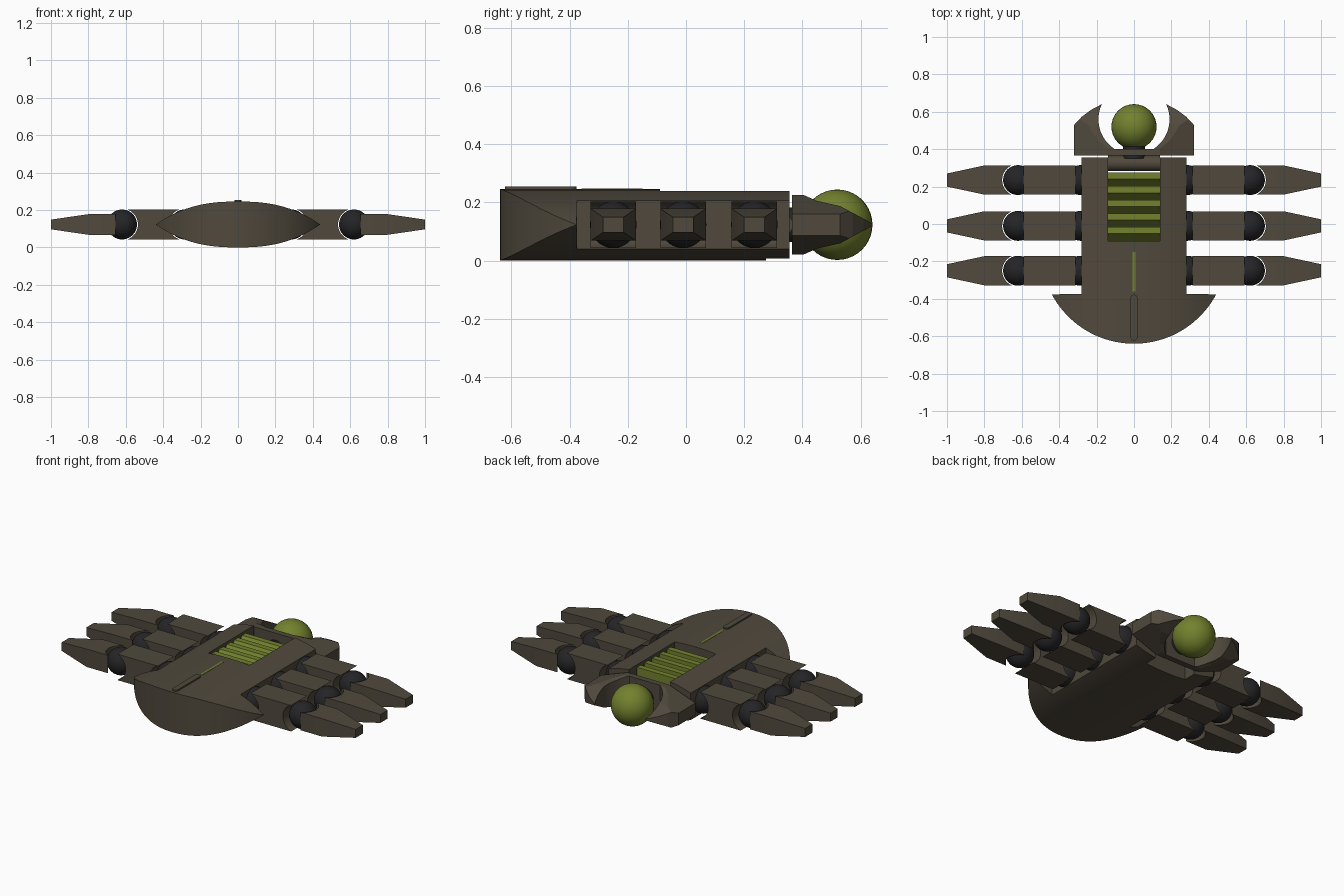
import bpy, bmesh
from math import sin, cos, pi, radians
from mathutils import Vector

if "Cube" in bpy.data.objects:
    bpy.data.objects.remove(bpy.data.objects["Cube"])

ZC = 0.123  # mid height


def mat(name, c):
    m = bpy.data.materials.new(name)
    m.diffuse_color = (*c, 1)
    m.use_nodes = True
    m.node_tree.nodes["Principled BSDF"].inputs["Base Color"].default_value = m.diffuse_color
    return m


BROWN = mat("brown_armour", (0.08, 0.066, 0.046))
GREEN = mat("green_panel", (0.17, 0.22, 0.027))
BLACK = mat("black_joint", (0.018, 0.018, 0.02))


def finish(bm, name, m, smooth=False):
    bmesh.ops.recalc_face_normals(bm, faces=bm.faces)
    me = bpy.data.meshes.new(name)
    bm.to_mesh(me)
    bm.free()
    ob = bpy.data.objects.new(name, me)
    bpy.context.collection.objects.link(ob)
    me.materials.append(m)
    for p in me.polygons:
        p.use_smooth = smooth
    return ob


def prism(name, pts, axis, a, b, m=BROWN):
    """Extrude a 2D profile along an axis from a to b."""
    place = {'x': lambda u, v, t: (t, u, v),
             'y': lambda u, v, t: (u, t, v),
             'z': lambda u, v, t: (u, v, t)}[axis]
    bm = bmesh.new()
    lo = [bm.verts.new(place(u, v, a)) for u, v in pts]
    hi = [bm.verts.new(place(u, v, b)) for u, v in pts]
    bm.faces.new(lo)
    bm.faces.new(hi)
    n = len(pts)
    for i in range(n):
        j = (i + 1) % n
        bm.faces.new((lo[i], lo[j], hi[j], hi[i]))
    return finish(bm, name, m)


def box(name, x, y, z, m=BROWN):
    return prism(name, [(x[0], y[0]), (x[1], y[0]), (x[1], y[1]), (x[0], y[1])], 'z', *z, m)


def ball(name, c, r, m):
    bm = bmesh.new()
    bmesh.ops.create_uvsphere(bm, u_segments=32, v_segments=20, radius=r)
    bmesh.ops.translate(bm, verts=bm.verts, vec=Vector(c))
    return finish(bm, name, m, True)


def arc(cx, cy, r, a0, a1, n):
    return [(cx + r * cos(radians(a0 + (a1 - a0) * i / n)),
             cy + r * sin(radians(a0 + (a1 - a0) * i / n))) for i in range(n + 1)]


def boolean(ob, cutter, op):
    md = ob.modifiers.new("cut", 'BOOLEAN')
    md.operation, md.solver, md.object = op, 'EXACT', cutter
    bpy.context.view_layer.update()
    dg = bpy.context.evaluated_depsgraph_get()
    me = bpy.data.meshes.new_from_object(ob.evaluated_get(dg))
    ob.modifiers.clear()
    ob.data = me
    bpy.data.objects.remove(cutter)


def smooth(ob):
    bpy.ops.object.select_all(action='DESELECT')
    ob.select_set(True)
    bpy.context.view_layer.objects.active = ob
    bpy.ops.object.shade_smooth_by_angle(angle=radians(25))


# Body: plan with a rounded front shield, intersected with a lens section
plan = arc(0, -0.142, 0.498, 208, 332, 40)
plan += [(0.28, -0.375), (0.28, 0.355), (-0.28, 0.355), (-0.28, -0.375)]
body = prism("body", plan, 'z', -0.1, 0.4)
xs = [-0.44 + 0.88 * i / 32 for i in range(33)]
drop = lambda x: 0.1225 * (1 - (abs(x) / 0.44) ** 2.5)
lens = [(x, ZC + drop(x)) for x in xs] + [(x, ZC - drop(x)) for x in xs[-2:0:-1]]
boolean(body, prism("lens", lens, 'y', -0.8, 0.5), 'INTERSECT')
# Louvre recess and open notch for the neck hinge
boolean(body, box("recess", (-0.14, 0.14), (-0.09, 0.30), (0.14, 0.4)), 'DIFFERENCE')
boolean(body, box("notch", (-0.14, 0.14), (0.275, 0.5), (-0.2, 0.4)), 'DIFFERENCE')
smooth(body)

# Green louvres in the recess
step = 0.073
for i in range(5):
    y = -0.09 + i * step
    prism(f"louvre_{i + 1}", [(y, 0.135), (y, 0.175), (y + 0.038, 0.222),
                              (y + step, 0.222), (y + step, 0.135)], 'x', -0.14, 0.14, GREEN)

# Centre line details on the back
box("green_stripe", (-0.007, 0.007), (-0.36, -0.15), (0.22, 0.247), GREEN)
ridge = arc(0, -0.395, 0.018, 0, 180, 10) + arc(0, -0.605, 0.018, 180, 360, 10)
prism("shield_ridge", ridge, 'z', 0.22, 0.254)

# Neck hinge
smooth(prism("neck_hinge", arc(0.325, ZC, 0.042, 0, 345, 23), 'x', -0.14, 0.14))
smooth(prism("neck", arc(0, ZC, 0.06, 0, 345, 23), 'y', 0.35, 0.44, BLACK))

# Head guard: plan intersected with front and side profiles
right = [(0.32, 0.365), (0.32, 0.53), (0.28, 0.573), (0.23, 0.61), (0.172, 0.641)]
right += arc(0, 0.56, 0.19, 24, -57, 18)
guard = prism("head_guard", right + [(-x, y) for x, y in reversed(right)], 'z', -0.1, 0.4)
half = [(0.14, 0.102), (0.32, 0.037), (0.32, -0.037), (0.14, -0.102)]
front = [(x, ZC + z) for x, z in half] + [(-x, ZC + z) for x, z in reversed(half)]
boolean(guard, prism("front_profile", front, 'y', 0.2, 0.8), 'INTERSECT')
top = [(0.3, 0.102), (0.405, 0.102), (0.45, 0.082), (0.53, 0.064), (0.645, 0.002)]
side = [(y, ZC + z) for y, z in top] + [(y, ZC - z) for y, z in reversed(top)]
boolean(guard, prism("side_profile", side, 'x', -0.5, 0.5), 'INTERSECT')

# Head
ball("head", (0, 0.52, ZC), 0.121, GREEN)

# One leg, built along +x about y = 0
HIP, KNEE, W = 0.285, 0.62, 0.078
upper = prism("upper_leg", arc(HIP, ZC, 0.085, -70, 70, 16) +
              arc(KNEE, ZC, 0.085, 110, 250, 16), 'y', -W, W)
lower = prism("lower_leg", arc(KNEE, 0, 0.085, 66, -66, 16) +
              [(0.8, -W), (1.0, -0.035), (1.0, 0.035), (0.8, W)], 'z', 0, 0.3)
taper = [(0.5, 0.055), (0.8, 0.055), (1.1, 0.0115)]
taper = [(x, ZC + z) for x, z in taper] + [(x, ZC - z) for x, z in reversed(taper)]
boolean(lower, prism("taper", taper, 'y', -0.2, 0.2), 'INTERSECT')
smooth(upper)
smooth(lower)
leg = [upper, lower, ball("hip_ball", (HIP, 0, ZC), 0.08, BLACK),
       ball("knee_ball", (KNEE, 0, ZC), 0.08, BLACK)]

# Copy the leg to three stations on both sides
for k, y in (("rear", 0.235), ("middle", -0.01), ("front", -0.25)):
    for s, rot in (("right", 0), ("left", pi)):
        for part in leg:
            c = part.copy()
            c.name = f"{k}_{s}_{part.name}"
            c.location.y = y
            c.rotation_euler.z = rot
            bpy.context.collection.objects.link(c)
for part in leg:
    bpy.data.objects.remove(part)
